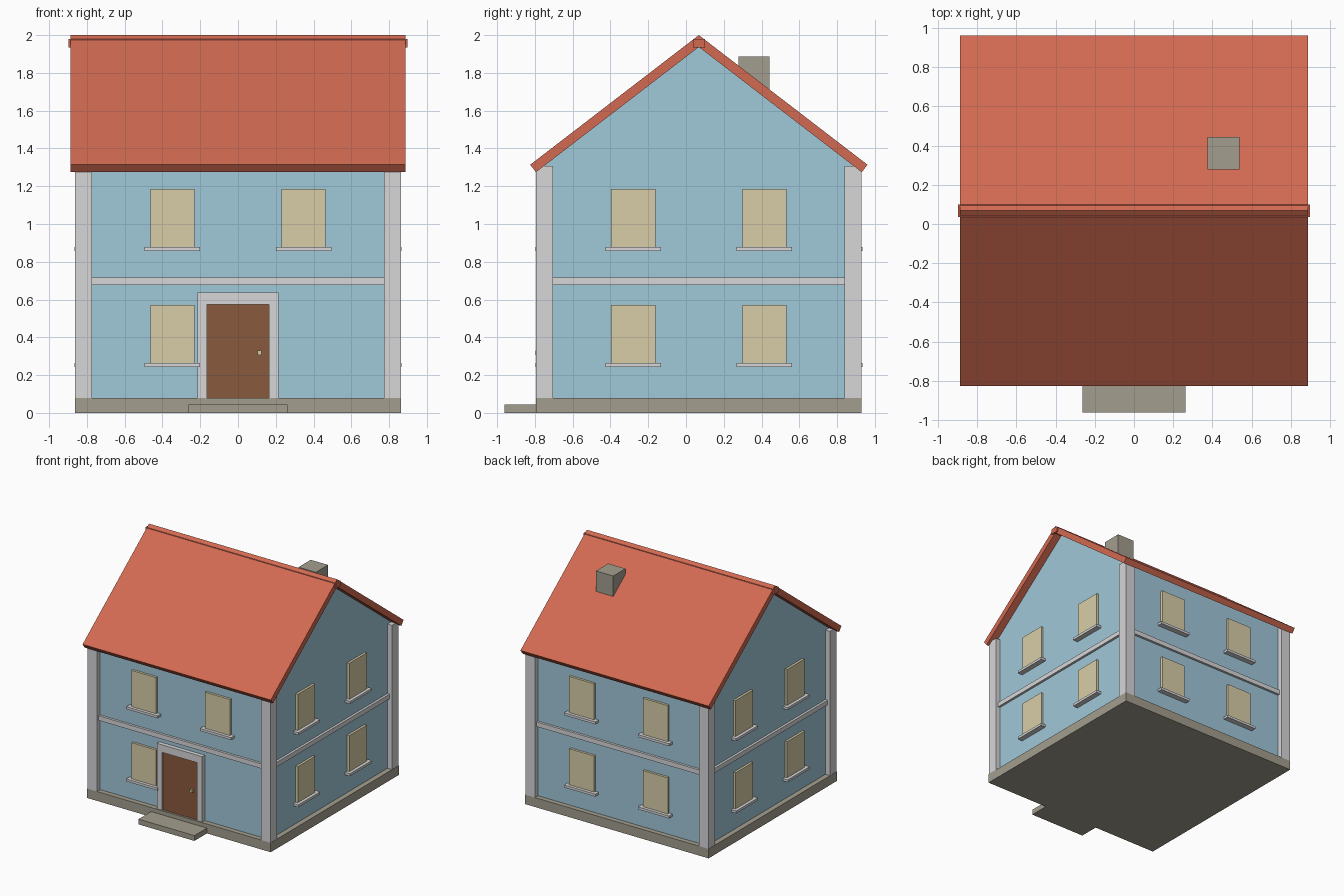
import bpy, bmesh, math
from mathutils import Matrix, Vector

if "Cube" in bpy.data.objects:
    bpy.data.objects.remove(bpy.data.objects["Cube"])

CY = 0.068      # house centre in y
WALL = 0.82     # half width of the walls
HALF = 0.862    # half width of plinth and posts
SLOPE = 0.7685  # roof rise per run


def mat(name, r, g, b):
    lin = [(c / 255 / 12.92) if c < 10 else ((c / 255 + 0.055) / 1.055) ** 2.4 for c in (r, g, b)]
    m = bpy.data.materials.new(name)
    m.diffuse_color = (*lin, 1)
    m.use_nodes = True
    m.node_tree.nodes["Principled BSDF"].inputs["Base Color"].default_value = m.diffuse_color
    return m


BLUE = mat("wall_blue", 160, 200, 217)
WHITE = mat("trim_white", 215, 215, 217)
CREAM = mat("window_cream", 216, 206, 168)
STONE = mat("stone_grey", 163, 158, 143)
BROWN = mat("door_brown", 138, 90, 61)
RED = mat("roof_red", 210, 106, 82)


def finish(name, bm, material):
    bmesh.ops.recalc_face_normals(bm, faces=bm.faces)
    me = bpy.data.meshes.new(name)
    bm.to_mesh(me)
    bm.free()
    me.materials.append(material)
    ob = bpy.data.objects.new(name, me)
    bpy.context.collection.objects.link(ob)
    return ob


def box(name, lo, hi, material, turn=None):
    """Box between two corners, optionally turned about the house centre."""
    bm = bmesh.new()
    bmesh.ops.create_cube(bm, size=1)
    lo, hi = Vector(lo), Vector(hi)
    for v in bm.verts:
        v.co = Vector((v.co[i] * (hi[i] - lo[i]) + (lo[i] + hi[i]) / 2 for i in range(3)))
    if turn is not None:
        bmesh.ops.transform(bm, matrix=Matrix.Translation((0, CY, 0)) @ Matrix.Rotation(turn, 4, 'Z'),
                            verts=bm.verts)
    return finish(name, bm, material)


def prism(name, profile, half_x, material):
    """Extrude a (y, z) profile along x."""
    bm = bmesh.new()
    f = bm.faces.new([bm.verts.new((-half_x, y + CY, z)) for y, z in profile])
    ext = bmesh.ops.extrude_face_region(bm, geom=[f])
    bmesh.ops.translate(bm, vec=(2 * half_x, 0, 0),
                        verts=[g for g in ext['geom'] if isinstance(g, bmesh.types.BMVert)])
    return finish(name, bm, material)


# base and entrance step
box("plinth", (-HALF - .002, CY - HALF, 0), (HALF + .002, CY + HALF, 0.08), STONE)
box("door_step", (-0.263, -0.962, 0), (0.263, CY - WALL, 0.045), STONE)

# walls with gables
PEAK = 1.937
EAVE = PEAK - WALL * SLOPE
prism("walls", [(-WALL, 0.07), (WALL, 0.07), (WALL, EAVE), (0, PEAK), (-WALL, EAVE)], WALL, BLUE)

# roof: one folded slab with square-cut eaves, plus ridge cap
RUN = 0.893
IN = RUN - 0.05 * math.sin(math.atan(SLOPE))
prism("roof", [(-RUN, 2 - RUN * SLOPE), (-IN, PEAK - IN * SLOPE), (0, PEAK),
               (IN, PEAK - IN * SLOPE), (RUN, 2 - RUN * SLOPE), (0, 2)], 0.886, RED)
box("ridge_cap", (-0.897, CY - 0.032, 1.934), (0.897, CY + 0.032, 1.979), RED)
box("chimney", (0.375, 0.279, 1.55), (0.538, 0.443, 1.886), STONE)

# four sides: corner post, floor band, windows with sills
for i, side in enumerate(("front", "right", "back", "left")):
    a = i * math.pi / 2
    box(side + "_corner_post", (-HALF, -HALF, 0.08), (-HALF + 0.09, -HALF + 0.09, 1.307), WHITE, a)
    box(side + "_floor_band", (-0.78, -WALL - 0.02, 0.676), (0.78, -WALL + 0.01, 0.716), WHITE, a)
    for x in (-0.347, 0.347):
        for z in (0.263, 0.878):
            if side == "front" and x > 0 and z < 0.5:
                continue    # no window beside the door
            box(side + "_window", (x - 0.117, -WALL - 0.02, z), (x + 0.117, -WALL + 0.01, z + 0.307), CREAM, a)
            box(side + "_sill", (x - 0.147, -HALF - 0.004, z - 0.021), (x + 0.147, -WALL + 0.01, z), WHITE, a)

# door, surround and knob
for n, x0, x1, z0 in (("left", -0.214, -0.163, 0.08), ("right", 0.163, 0.214, 0.08), ("top", -0.163, 0.163, 0.573)):
    box("door_frame_" + n, (x0, -WALL - 0.035, z0), (x1, -WALL + 0.01, 0.637), WHITE, 0)
box("door", (-0.163, -WALL - 0.025, 0.08), (0.163, -WALL + 0.01, 0.573), BROWN, 0)
box("door_knob", (0.103, -HALF - 0.004, 0.307), (0.125, -WALL - 0.02, 0.329), CREAM, 0)
